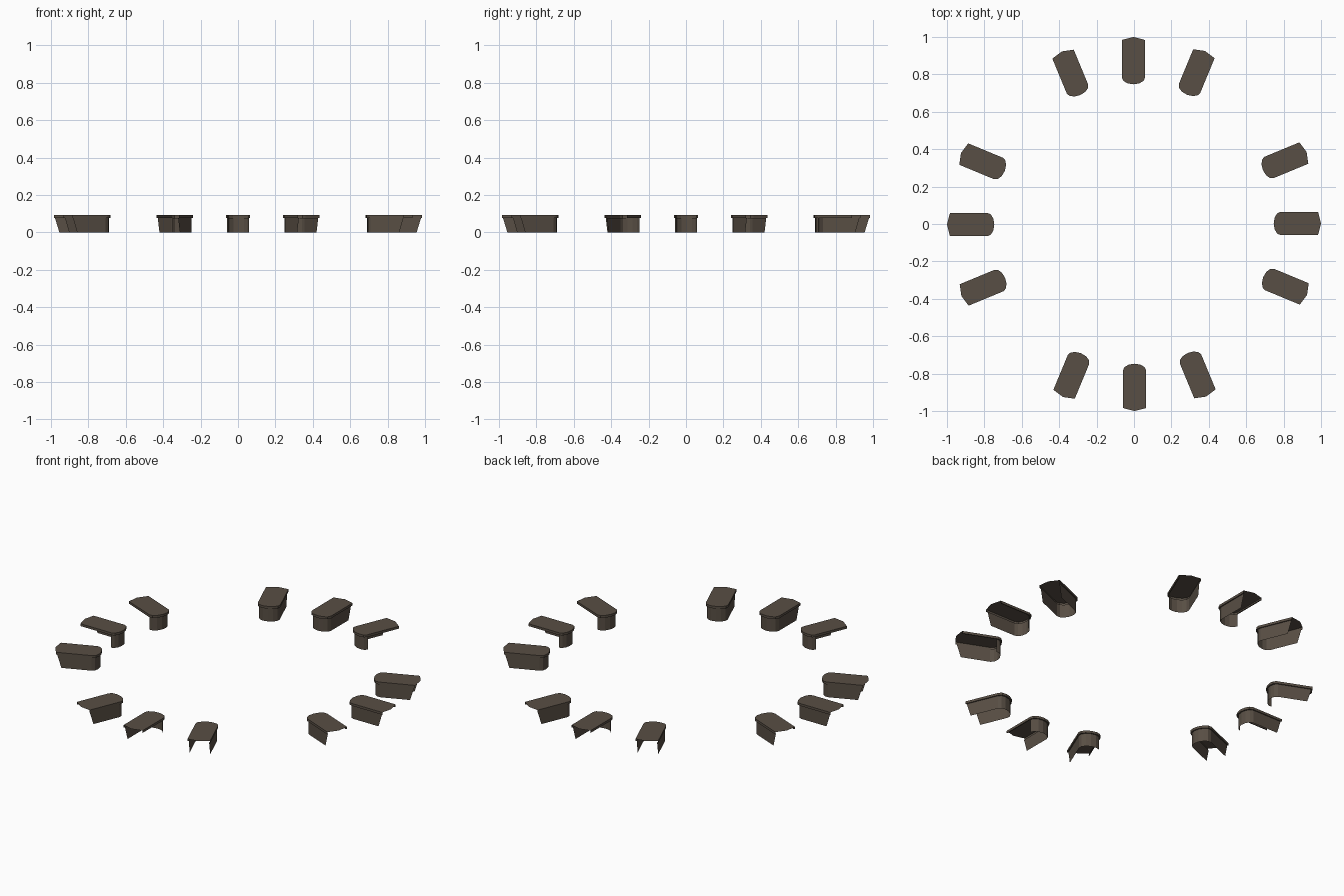
import bpy, bmesh, math
from mathutils import Matrix

if "Cube" in bpy.data.objects:
    bpy.data.objects.remove(bpy.data.objects["Cube"])

mat = bpy.data.materials.new("dark_brown")
mat.diffuse_color = (0.098, 0.077, 0.058, 1)
mat.use_nodes = True
mat.node_tree.nodes["Principled BSDF"].inputs["Base Color"].default_value = mat.diffuse_color

W, WALL_W = 0.062, 0.056      # half widths of cap and wall
R_CORNER, R_TIP = 0.984, 1.0  # outer end of the cap
Z_LIP, Z_TOP = 0.078, 0.092
SEG = 6                       # facets of the rounded inner end


def u_path(half, tip, r_out):
    """U-shaped outline: outer corner, round inner end, outer corner."""
    depth, start = 0.036, tip + 0.036
    pts = [(r_out, -half)]
    for i in range(SEG + 1):
        a = math.pi * i / SEG
        pts.append((start - depth * math.sin(a), -half * math.cos(a)))
    return pts + [(r_out, half)]


def bracket(deg, skip):
    bm = bmesh.new()
    rings = []
    # wall foot, wall head, lip, cap rim
    for half, tip, r_out, z in ((WALL_W, 0.754, 0.955, 0), (WALL_W, 0.754, 0.979, Z_LIP),
                                (W, 0.747, R_CORNER, Z_LIP), (W, 0.747, R_CORNER, Z_TOP)):
        rings.append([bm.verts.new((x, y + 0.003, z)) for x, y in u_path(half, tip, r_out)])
    n = len(rings[0])
    for k in range(3):
        for i in range(n - 1):
            side = -1 if i == 0 else (1 if i == n - 2 else 0)
            if k == 0 and side and side == skip:
                continue      # this side of the wall is open
            bm.faces.new((rings[k][i + 1], rings[k][i], rings[k + 1][i], rings[k + 1][i + 1]))
    # flat top with a slightly pointed outer end
    tip = bm.verts.new((R_TIP, 0.003, Z_TOP))
    top = bm.faces.new(rings[3] + [tip])
    top.normal_update()
    if top.normal.z < 0:
        top.normal_flip()
    bmesh.ops.recalc_face_normals(bm, faces=bm.faces)
    top.normal_update()
    if top.normal.z < 0:
        bmesh.ops.reverse_faces(bm, faces=bm.faces)
    bm.transform(Matrix.Rotation(math.radians(deg), 4, 'Z'))
    me = bpy.data.meshes.new("bracket")
    bm.to_mesh(me)
    bm.free()
    me.materials.append(mat)
    ob = bpy.data.objects.new("bracket", me)
    bpy.context.collection.objects.link(ob)


# half a ring of hollow brackets, repeated by a half turn
for deg, skip in ((-22.5, 1), (0, 1), (22.5, 0), (67.5, -1), (90, 1), (112.5, 0)):
    bracket(deg, skip)
    bracket(deg + 180, skip)
